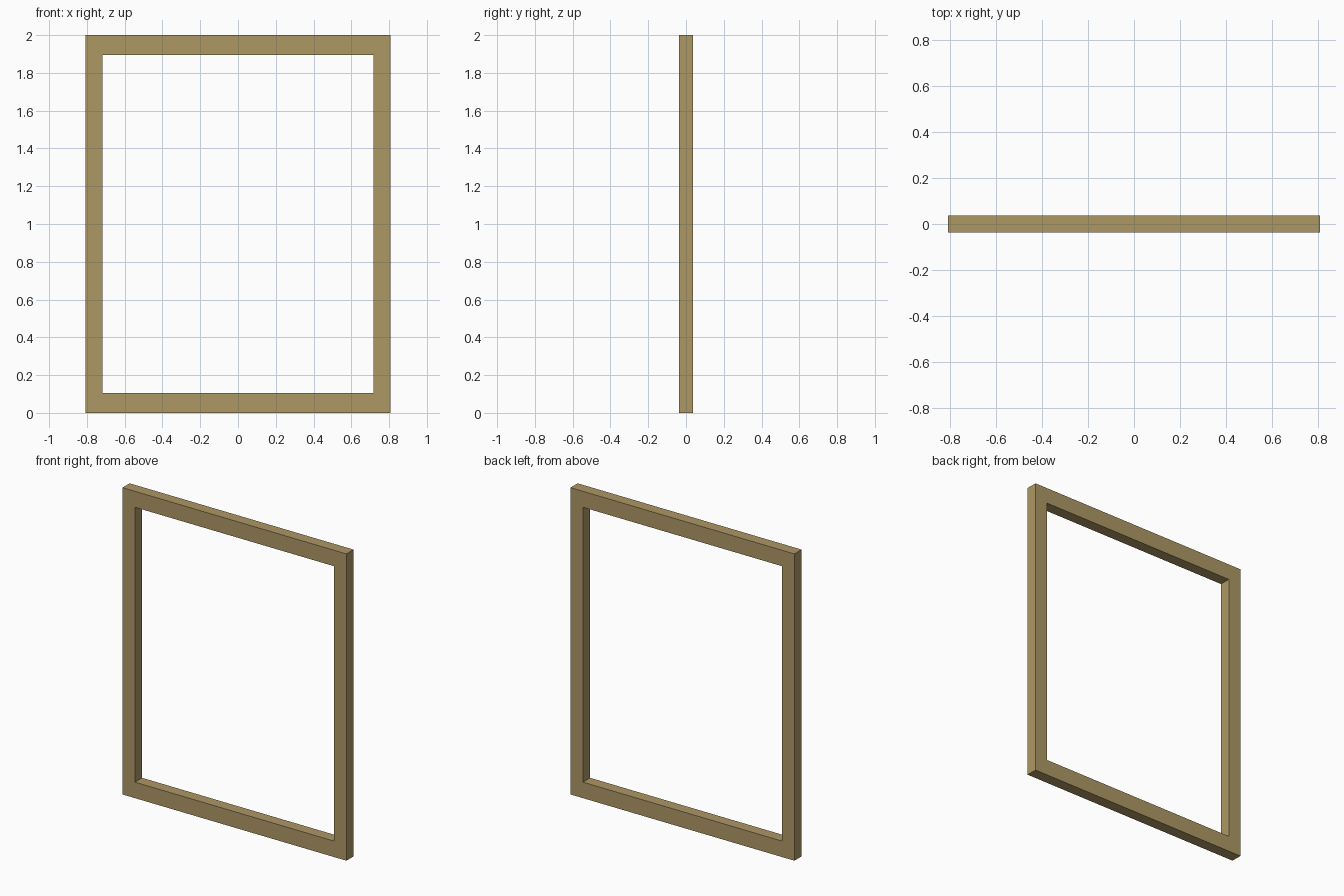
import bpy, bmesh

if "Cube" in bpy.data.objects:
    bpy.data.objects.remove(bpy.data.objects["Cube"])

HALF_W, HEIGHT, HALF_D = 0.808, 2.0, 0.037
SIDE, RAIL = 0.091, 0.104  # widths of the uprights and of the rails


def rectangle(bm, half_w, bottom, top):
    corners = [(-half_w, bottom), (half_w, bottom), (half_w, top), (-half_w, top)]
    return [bm.verts.new((x, -HALF_D, z)) for x, z in corners]


# Front face of the frame: four mitred strips between two rectangles
bm = bmesh.new()
outer = rectangle(bm, HALF_W, 0, HEIGHT)
inner = rectangle(bm, HALF_W - SIDE, RAIL, HEIGHT - RAIL)
for i in range(4):
    j = (i + 1) % 4
    bm.faces.new((outer[i], outer[j], inner[j], inner[i]))

# Extrude to the back for the full thickness
result = bmesh.ops.extrude_face_region(bm, geom=bm.faces[:], use_keep_orig=True)
back = [g for g in result["geom"] if isinstance(g, bmesh.types.BMVert)]
bmesh.ops.translate(bm, verts=back, vec=(0, 2 * HALF_D, 0))
bmesh.ops.recalc_face_normals(bm, faces=bm.faces[:])

mesh = bpy.data.meshes.new("window_frame")
bm.to_mesh(mesh)
bm.free()
frame = bpy.data.objects.new("window_frame", mesh)
bpy.context.collection.objects.link(frame)

# Tan wood colour
wood = bpy.data.materials.new("tan_wood")
wood.diffuse_color = (0.42, 0.31, 0.13, 1)
wood.use_nodes = True
wood.node_tree.nodes["Principled BSDF"].inputs["Base Color"].default_value = wood.diffuse_color
mesh.materials.append(wood)
